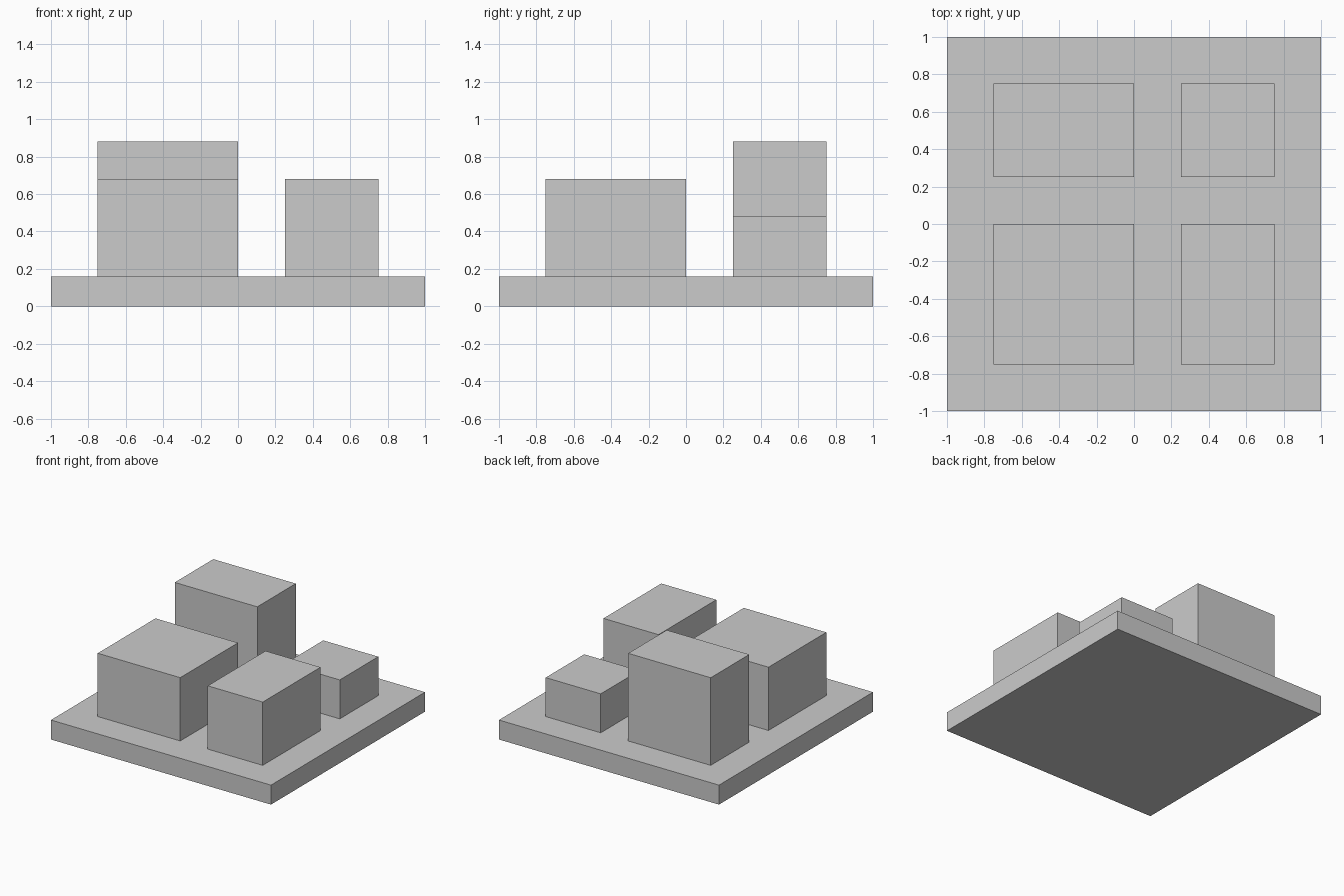
import bpy

if "Cube" in bpy.data.objects:
    bpy.data.objects.remove(bpy.data.objects["Cube"])


def box(name, x, y, z):
    """Axis-aligned box from (min, max) ranges, with its size applied."""
    centre = [(r[0] + r[1]) / 2 for r in (x, y, z)]
    size = [r[1] - r[0] for r in (x, y, z)]
    bpy.ops.mesh.primitive_cube_add(size=1, location=centre)
    obj = bpy.context.object
    obj.name = obj.data.name = name
    obj.scale = size
    bpy.ops.object.transform_apply(location=False, rotation=False, scale=True)
    return obj


BASE_TOP = 0.16
LEFT, RIGHT = (-0.75, 0.0), (0.25, 0.75)
FRONT, BACK = (-0.75, 0.0), (0.25, 0.75)

# Square base plate
box("base_plate", (-1, 1), (-1, 1), (0, BASE_TOP))

# Four blocks standing on the plate
for name, x, y, top in (
    ("front_left_block", LEFT, FRONT, 0.68),
    ("front_right_block", RIGHT, FRONT, 0.68),
    ("back_left_block", LEFT, BACK, 0.88),
    ("back_right_block", RIGHT, BACK, 0.48),
):
    box(name, x, y, (BASE_TOP, top))
